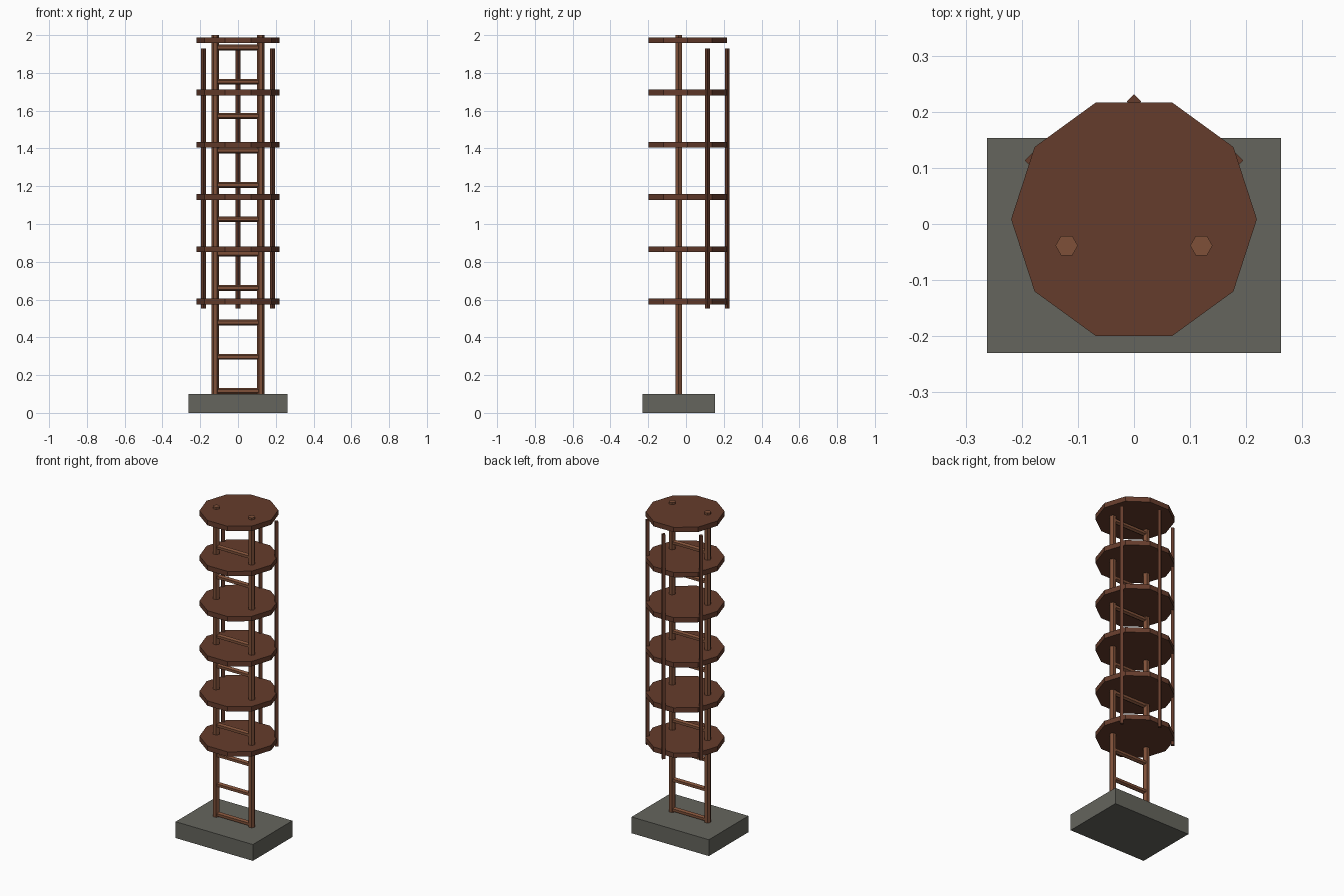
import bpy, bmesh
from math import cos, sin, pi, radians
from mathutils import Matrix, Vector

if "Cube" in bpy.data.objects:
    bpy.data.objects.remove(bpy.data.objects["Cube"])


def material(name, rgb):
    m = bpy.data.materials.new(name)
    m.diffuse_color = (*rgb, 1)
    m.use_nodes = True
    m.node_tree.nodes["Principled BSDF"].inputs["Base Color"].default_value = m.diffuse_color
    return m


stone = material("stone", (0.13, 0.13, 0.11))
rust_light = material("light_rust", (0.21, 0.08, 0.04))
rust_dark = material("dark_rust", (0.13, 0.045, 0.025))


def finish(name, bm, mat):
    bmesh.ops.recalc_face_normals(bm, faces=bm.faces)
    me = bpy.data.meshes.new(name)
    bm.to_mesh(me)
    bm.free()
    me.materials.append(mat)
    ob = bpy.data.objects.new(name, me)
    bpy.context.collection.objects.link(ob)
    return ob


def prism(name, sides, radius, start, end, mat):
    """Flat-sided rod between two points, first corner on local +x."""
    a, b = Vector(start), Vector(end)
    axis = b - a
    along_x = abs(axis.x) > abs(axis.z)
    bm = bmesh.new()
    ring = []
    for i in range(sides):
        t = 2 * pi * i / sides
        c, s = radius * cos(t), radius * sin(t)
        offset = Vector((0, s, c)) if along_x else Vector((c, s, 0))
        ring.append(bm.verts.new(a + offset))
    face = bm.faces.new(ring)
    ext = bmesh.ops.extrude_face_region(bm, geom=[face], use_keep_orig=True)
    top = [v for v in ext["geom"] if isinstance(v, bmesh.types.BMVert)]
    bmesh.ops.translate(bm, verts=top, vec=axis)
    return finish(name, bm, mat)


# Stone base block
bm = bmesh.new()
bmesh.ops.create_cube(bm, size=1, matrix=Matrix.Translation((0, -0.0385, 0.05))
                      @ Matrix.Diagonal((0.524, 0.383, 0.1, 1)))
finish("base_block", bm, stone)

# Ladder side rails
RAIL_X, RAIL_Y = 0.12, -0.0385
for side, label in ((-1, "left"), (1, "right")):
    x = side * RAIL_X
    prism(f"{label}_rail", 6, 0.02, (x, RAIL_Y, 0.098), (x, RAIL_Y, 2.0), rust_light)

# Ladder rungs
for i in range(11):
    z = 0.115 + i * 0.182
    prism(f"rung_{i + 1}", 6, 0.0155, (-RAIL_X, RAIL_Y, z), (RAIL_X, RAIL_Y, z), rust_light)

# Ten-sided cage plates
CAGE_Y = 0.0085
for i in range(6):
    z = 0.59 + i * 0.2766
    prism(f"cage_plate_{i + 1}", 10, 0.219, (0, CAGE_Y, z - 0.015), (0, CAGE_Y, z + 0.015), rust_dark)

# Vertical cage bars around the back
for i, deg in enumerate((30, 90, 150)):
    x, y = 0.21 * cos(radians(deg)), CAGE_Y + 0.21 * sin(radians(deg))
    prism(f"cage_bar_{i + 1}", 4, 0.0128, (x, y, 0.553), (x, y, 1.93), rust_dark)
